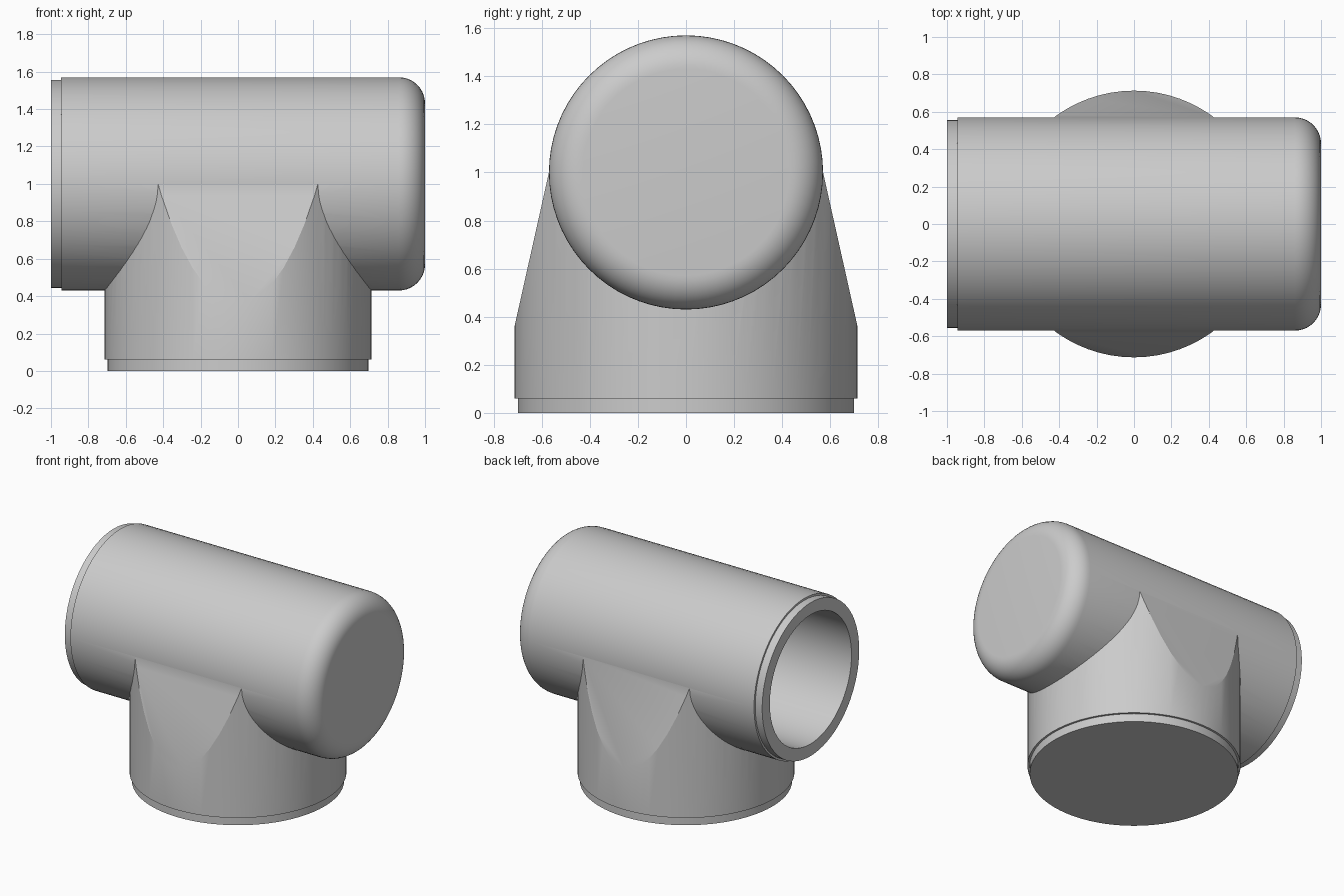
import bpy, bmesh, math
from mathutils import Vector, Matrix

if "Cube" in bpy.data.objects:
    bpy.data.objects.remove(bpy.data.objects["Cube"])

SIDES = 72
AXIS_Z = 1.0


def lathe(name, profile, along_x=False):
    """Closed solid from (radius, height) points, spun round its own axis."""
    bm = bmesh.new()
    verts = [bm.verts.new((r, 0, h)) for r, h in profile]
    edges = [bm.edges.new(pair) for pair in zip(verts, verts[1:])]
    bmesh.ops.spin(bm, geom=verts + edges, cent=(0, 0, 0), axis=(0, 0, 1),
                   angle=math.tau, steps=SIDES, use_duplicate=False)
    bmesh.ops.remove_doubles(bm, verts=bm.verts, dist=1e-5)
    bmesh.ops.holes_fill(bm, edges=bm.edges, sides=0)
    if along_x:
        bm.transform(Matrix.Translation((0, 0, AXIS_Z)) @ Matrix.Rotation(math.pi / 2, 4, 'Y'))
    bmesh.ops.recalc_face_normals(bm, faces=bm.faces)
    mesh = bpy.data.meshes.new(name)
    bm.to_mesh(mesh)
    bm.free()
    obj = bpy.data.objects.new(name, mesh)
    bpy.context.collection.objects.link(obj)
    return obj


def combine(target, other, operation):
    """Apply a boolean and drop the second solid."""
    mod = target.modifiers.new(operation.lower(), 'BOOLEAN')
    mod.operation = operation
    mod.solver = 'EXACT'
    mod.object = other
    bpy.context.view_layer.objects.active = target
    bpy.ops.object.modifier_apply(modifier=mod.name)
    bpy.data.objects.remove(other)


# Horizontal barrel: stepped lip on the left, rounded closed end on the right
FILLET = 0.14
rounded = [(0.57 - FILLET + FILLET * math.cos(a), 1 - FILLET + FILLET * math.sin(a))
           for a in (math.pi / 2 * i / 10 for i in range(11))]
body = lathe("tee_housing", [(0.556, -1), (0.556, -0.945), (0.57, -0.945)] + rounded, True)

# Upright stem with a stepped foot, flattened front and back towards the barrel
stem = lathe("stem", [(0.698, 0), (0.698, 0.06), (0.713, 0.06), (0.713, AXIS_Z)])
bm = bmesh.new()
bm.from_mesh(stem.data)
for side in (-1, 1):
    cut = bmesh.ops.bisect_plane(bm, geom=bm.verts[:] + bm.edges[:] + bm.faces[:], dist=1e-6,
                                 plane_co=(0, side * 0.57, AXIS_Z),
                                 plane_no=Vector((0, side * 0.64, 0.143)).normalized(),
                                 clear_outer=True)
    rim = [e for e in cut['geom_cut'] if isinstance(e, bmesh.types.BMEdge)]
    bmesh.ops.holes_fill(bm, edges=rim, sides=0)
bmesh.ops.recalc_face_normals(bm, faces=bm.faces)
bm.to_mesh(stem.data)
bm.free()
combine(body, stem, 'UNION')

# Blind bore from the left end
bore = lathe("bore_cutter", [(0.468, -1.1), (0.468, 0.88)], True)
combine(body, bore, 'DIFFERENCE')

# Smooth curves, crisp joints
body.select_set(True)
bpy.context.view_layer.objects.active = body
bpy.ops.object.shade_smooth_by_angle(angle=math.radians(20))
